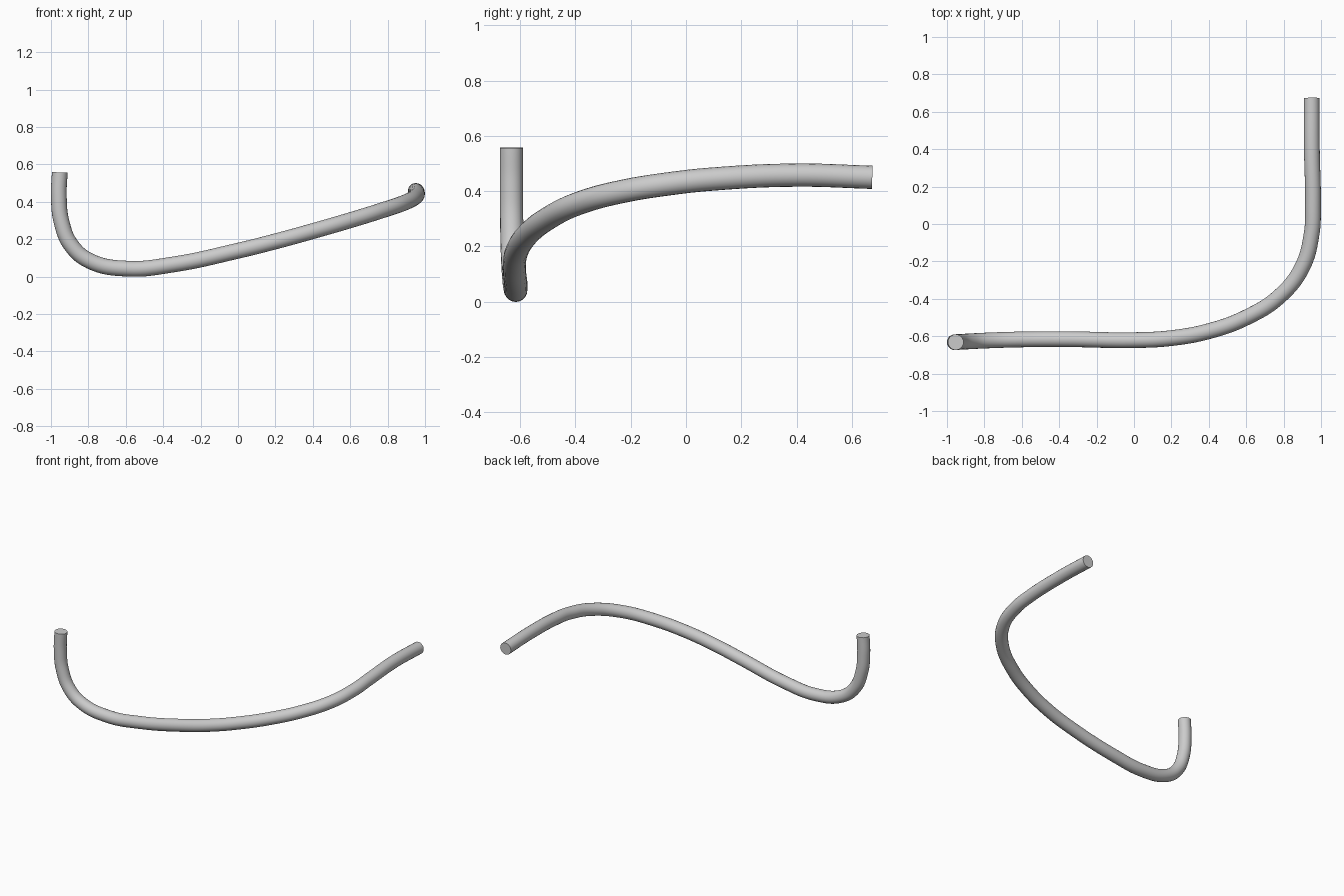
import bpy
import math

if "Cube" in bpy.data.objects:
    bpy.data.objects.remove(bpy.data.objects["Cube"])

RADIUS = 0.042

# Centreline of the bent rod
path = [
    (-0.953, -0.632, 0.557), (-0.958, -0.632, 0.43), (-0.943, -0.631, 0.29),
    (-0.89, -0.628, 0.165), (-0.79, -0.623, 0.082), (-0.59, -0.617, 0.042),
    (-0.35, -0.616, 0.064), (0.0, -0.621, 0.138), (0.2, -0.610, 0.188),
    (0.4, -0.573, 0.243), (0.6, -0.500, 0.301), (0.78, -0.385, 0.357),
    (0.90, -0.230, 0.399), (0.95, -0.050, 0.428), (0.957, 0.10, 0.444),
    (0.951, 0.40, 0.458), (0.950, 0.674, 0.450),
]

# Round tube swept along the path, with flat closed ends
curve = bpy.data.curves.new("bent_rod", 'CURVE')
curve.dimensions = '3D'
curve.resolution_u = 8
curve.bevel_depth = RADIUS
curve.bevel_resolution = 8
curve.use_fill_caps = True
spline = curve.splines.new('BEZIER')
spline.bezier_points.add(len(path) - 1)
for point, co in zip(spline.bezier_points, path):
    point.co = co
    point.handle_left_type = point.handle_right_type = 'AUTO'

rod = bpy.data.objects.new("bent_rod", curve)
bpy.context.collection.objects.link(rod)

# Turn into a mesh with smooth sides and sharp end rims
bpy.context.view_layer.objects.active = rod
rod.select_set(True)
bpy.ops.object.convert(target='MESH')
rod = bpy.context.object

# Weld the caps to the tube
bpy.ops.object.mode_set(mode='EDIT')
bpy.ops.mesh.select_all(action='SELECT')
bpy.ops.mesh.remove_doubles(threshold=0.0001)
bpy.ops.mesh.normals_make_consistent(inside=False)
bpy.ops.object.mode_set(mode='OBJECT')
bpy.ops.object.shade_smooth_by_angle(angle=math.radians(40))
